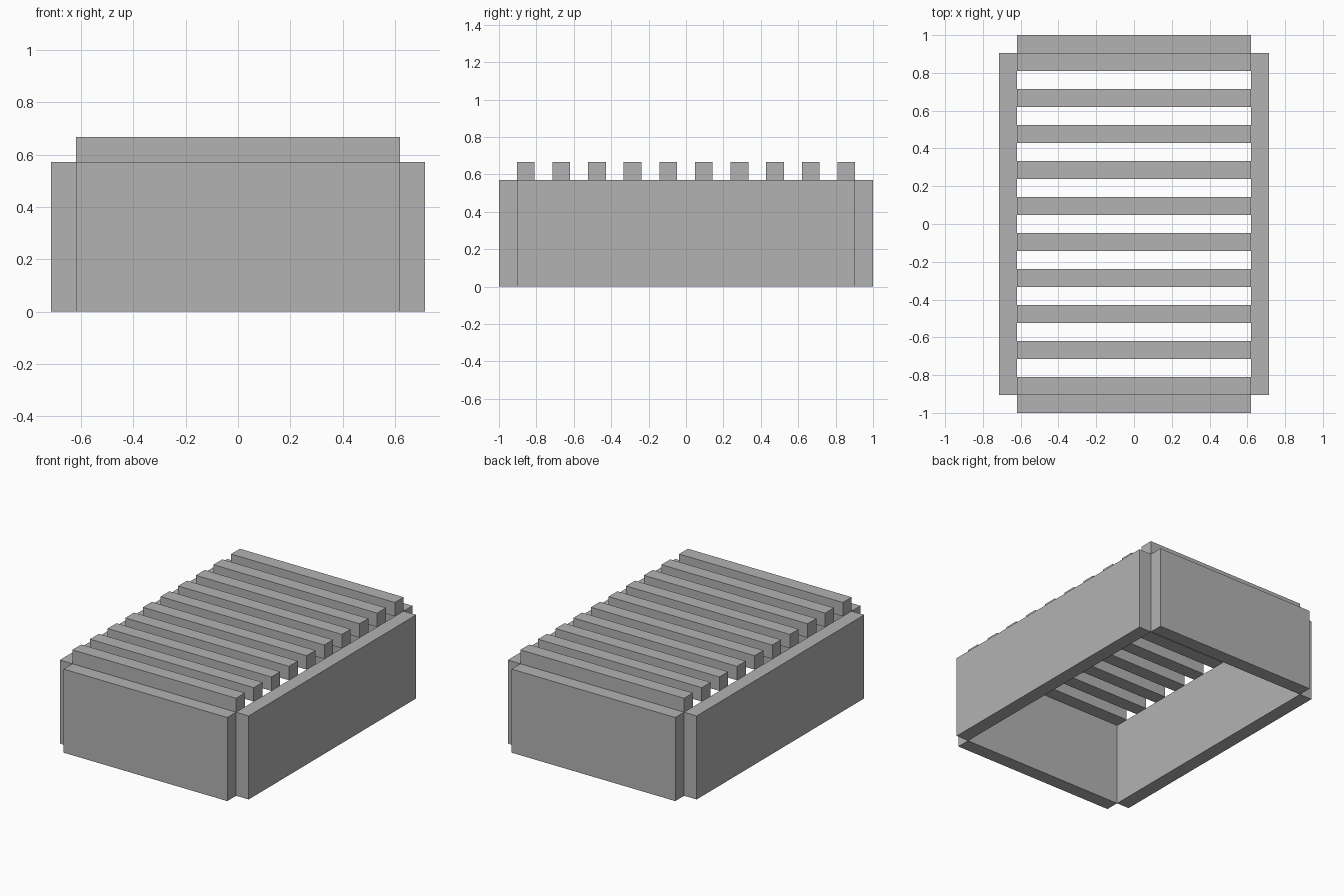
import bpy

if "Cube" in bpy.data.objects:
    bpy.data.objects.remove(bpy.data.objects["Cube"])

U = 2 / 21  # board thickness; every size is a multiple of it

grey = bpy.data.materials.new("plain_grey")
grey.use_nodes = True
colour = (0.45, 0.45, 0.45, 1)
grey.diffuse_color = colour
grey.node_tree.nodes["Principled BSDF"].inputs["Base Color"].default_value = colour


def board(name, centre, size):
    """Add a box, with centre and size in board thicknesses."""
    bpy.ops.mesh.primitive_cube_add(size=1, location=[c * U for c in centre])
    obj = bpy.context.object
    obj.name = name
    obj.scale = [s * U for s in size]
    bpy.ops.object.transform_apply(location=False, rotation=False, scale=True)
    obj.data.materials.append(grey)


# Four walls, meeting only along their corner edges
for side, sign in (("left", 1), ("right", -1)):
    board(side + "_wall", (7 * sign, 0, 3), (1, 19, 6))
for side, sign in (("back", 1), ("front", -1)):
    board(side + "_wall", (0, 10 * sign, 3), (13, 1, 6))

# Ten evenly spaced slats across the top
for i in range(10):
    board(f"slat_{i + 1}", (0, 2 * i - 9, 6.5), (13, 1, 1))
